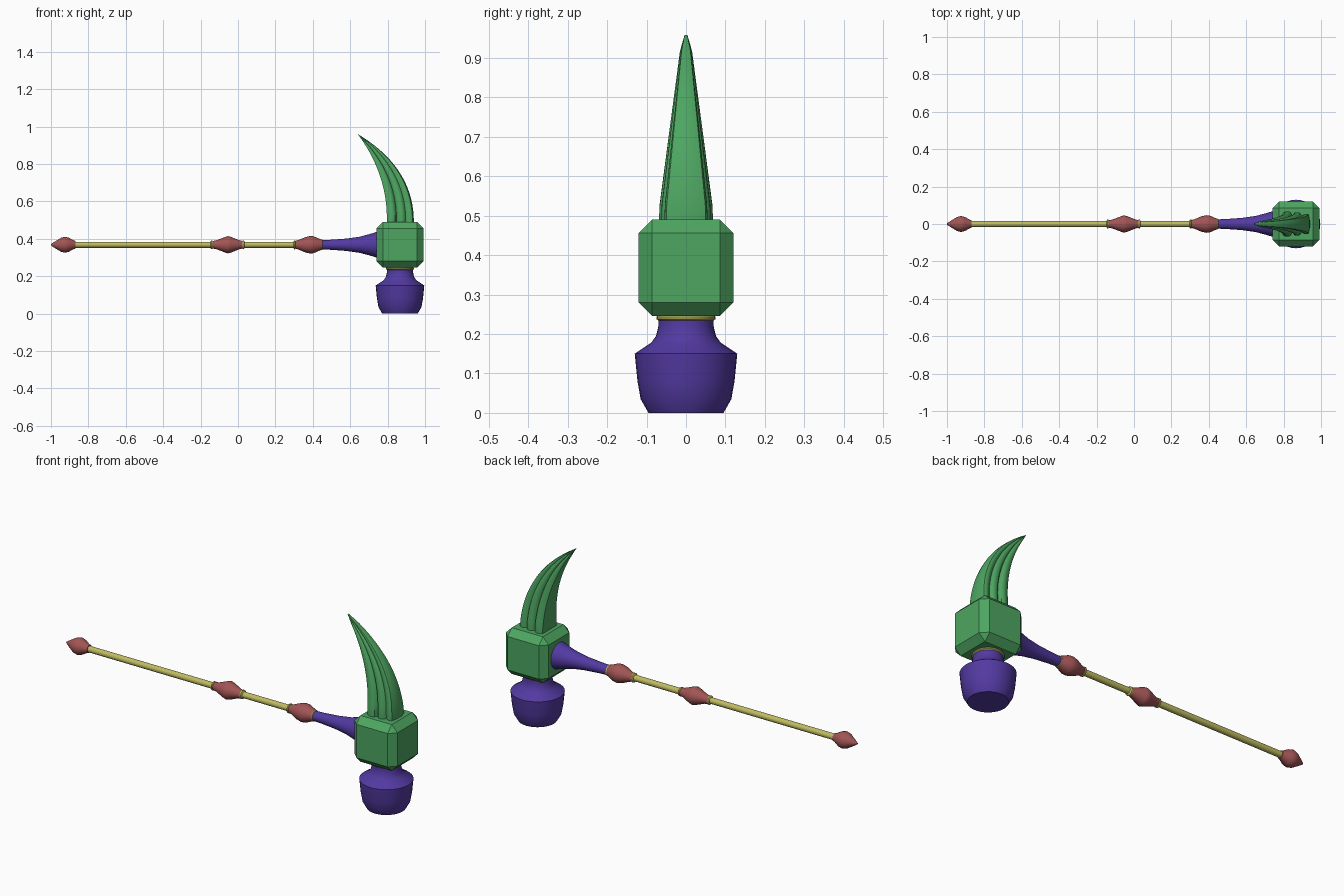
import bpy, bmesh, math
from mathutils import Vector

default = bpy.data.objects.get("Cube")
if default:
    bpy.data.objects.remove(default)

HEAD_X, SHAFT_Z = 0.866, 0.368


def material(name, rgb):
    m = bpy.data.materials.new(name)
    m.use_nodes = True
    m.diffuse_color = (*rgb, 1)
    m.node_tree.nodes["Principled BSDF"].inputs["Base Color"].default_value = (*rgb, 1)
    return m


GREEN = material("green", (0.075, 0.38, 0.12))
PURPLE = material("purple", (0.085, 0.042, 0.36))
RED = material("dusty red", (0.36, 0.09, 0.09))
YELLOW = material("pale yellow", (0.52, 0.50, 0.12))


def finish(name, bm, mat, angle=None):
    bmesh.ops.remove_doubles(bm, verts=bm.verts, dist=1e-5)
    bmesh.ops.recalc_face_normals(bm, faces=bm.faces)
    mesh = bpy.data.meshes.new(name)
    bm.to_mesh(mesh)
    bm.free()
    mesh.materials.append(mat)
    ob = bpy.data.objects.new(name, mesh)
    bpy.context.collection.objects.link(ob)
    if angle:
        bpy.ops.object.select_all(action="DESELECT")
        ob.select_set(True)
        bpy.context.view_layer.objects.active = ob
        bpy.ops.object.shade_smooth_by_angle(angle=math.radians(angle))
    return ob


def lathe(name, profile, mat, along_x=False, steps=32):
    """Turn (radius, position) pairs about the shaft or the head axis; ends are closed."""
    bm = bmesh.new()
    pts = [(0, profile[0][1])] + profile + [(0, profile[-1][1])]
    if along_x:
        origin, axis = Vector((0, 0, SHAFT_Z)), Vector((1, 0, 0))
        verts = [bm.verts.new((p, 0, SHAFT_Z + r)) for r, p in pts]
    else:
        origin, axis = Vector((HEAD_X, 0, 0)), Vector((0, 0, 1))
        verts = [bm.verts.new((HEAD_X + r, 0, p)) for r, p in pts]
    edges = [bm.edges.new(pair) for pair in zip(verts, verts[1:])]
    bmesh.ops.spin(bm, geom=verts + edges, cent=origin, axis=axis,
                   angle=math.tau, steps=steps)
    return finish(name, bm, mat, 32)


# Chamfered head block
bm = bmesh.new()
bmesh.ops.create_cube(bm, size=1)
for v in bm.verts:
    v.co = Vector((HEAD_X + v.co.x * 0.25, v.co.y * 0.24, SHAFT_Z + v.co.z * 0.244))
bmesh.ops.bevel(bm, geom=bm.edges[:], offset=0.034, segments=1, affect="EDGES")
finish("head_block", bm, GREEN)

# Striking face and its collar
lathe("hammer_face", [(0.095, 0), (0.115, 0.035), (0.123, 0.08), (0.13, 0.15),
                      (0.088, 0.178), (0.076, 0.195), (0.07, 0.22), (0.07, 0.238)], PURPLE)
lathe("head_collar", [(0.07, 0.234), (0.075, 0.238), (0.075, 0.243), (0.07, 0.25)], YELLOW)


# Curved claw with three fluted lobes along each side
def bezier(a, b, c, t):
    return a * (1 - t) ** 2 + b * 2 * t * (1 - t) + c * t * t


def half_width(z):
    if z > 0.92:
        return 0.003 + 0.012 * (0.96 - z) / 0.04
    return min(0.068, 0.015 + 0.053 * (0.92 - z) / 0.4)


TIP = Vector((0.64, 0.96))
INNER = (Vector((0.795, 0.47)), Vector((0.808, 0.735)), TIP)
OUTER = (Vector((0.94, 0.47)), Vector((0.95, 0.775)), TIP)
LOBES = [(0, 0.36, 1.0), (0.36, 0.7, 0.92), (0.7, 1.0, 0.8)]
section = [(0, 0.85)]
for start, end, size in LOBES:
    for k in range(1, 6):
        f = k / 6
        section.append((start + (end - start) * f,
                        size * (0.74 + 0.26 * math.sin(math.pi * f) ** 0.6)))
    section.append((end, 0.66 if end < 1 else 0.3))

bm = bmesh.new()
rings = []
for i in range(21):
    t = i / 20 * 0.995
    inner, outer = bezier(*INNER, t), bezier(*OUTER, t)
    ring = []
    for side, order in ((1, section), (-1, section[::-1])):
        for u, w in order:
            p = inner.lerp(outer, u)
            ring.append(bm.verts.new((p.x, side * w * half_width(p.y), p.y)))
    rings.append(ring)
for low, high in zip(rings, rings[1:]):
    for j in range(len(low)):
        k = (j + 1) % len(low)
        bm.faces.new((low[j], low[k], high[k], high[j]))
bm.faces.new(rings[0])
bm.faces.new(rings[-1])
finish("claw", bm, GREEN, 35)

# Shaft and flared socket
lathe("shaft", [(0.016, -0.89), (0.016, 0.33)], YELLOW, True, 16)
lathe("flared_socket", [(0.024, 0.43), (0.027, 0.5), (0.033, 0.58), (0.043, 0.65),
                        (0.056, 0.7), (0.071, 0.75)], PURPLE, True)

# Turned beads on the shaft
lathe("end_bead", [(0.004, -1), (0.02, -0.975), (0.038, -0.945), (0.043, -0.925),
                   (0.038, -0.905), (0.024, -0.88), (0.02, -0.868)], RED, True)
lathe("middle_bead", [(0.02, -0.135), (0.024, -0.115), (0.043, -0.065), (0.046, -0.053),
                      (0.043, -0.04), (0.024, 0.008), (0.02, 0.025)], RED, True)
lathe("upper_bead", [(0.02, 0.305), (0.026, 0.325), (0.041, 0.36), (0.047, 0.385),
                     (0.045, 0.405), (0.034, 0.43), (0.028, 0.446)], RED, True)

# Small rings beside the beads
for name, x, r in (("middle_ring_right", -0.14, 0.023), ("middle_ring_left", 0.028, 0.023),
                   ("upper_ring_right", 0.303, 0.024), ("upper_ring_left", 0.447, 0.028)):
    lathe(name, [(r - 0.006, x - 0.007), (r, x - 0.003), (r, x + 0.003),
                 (r - 0.006, x + 0.007)], YELLOW, True, 24)
